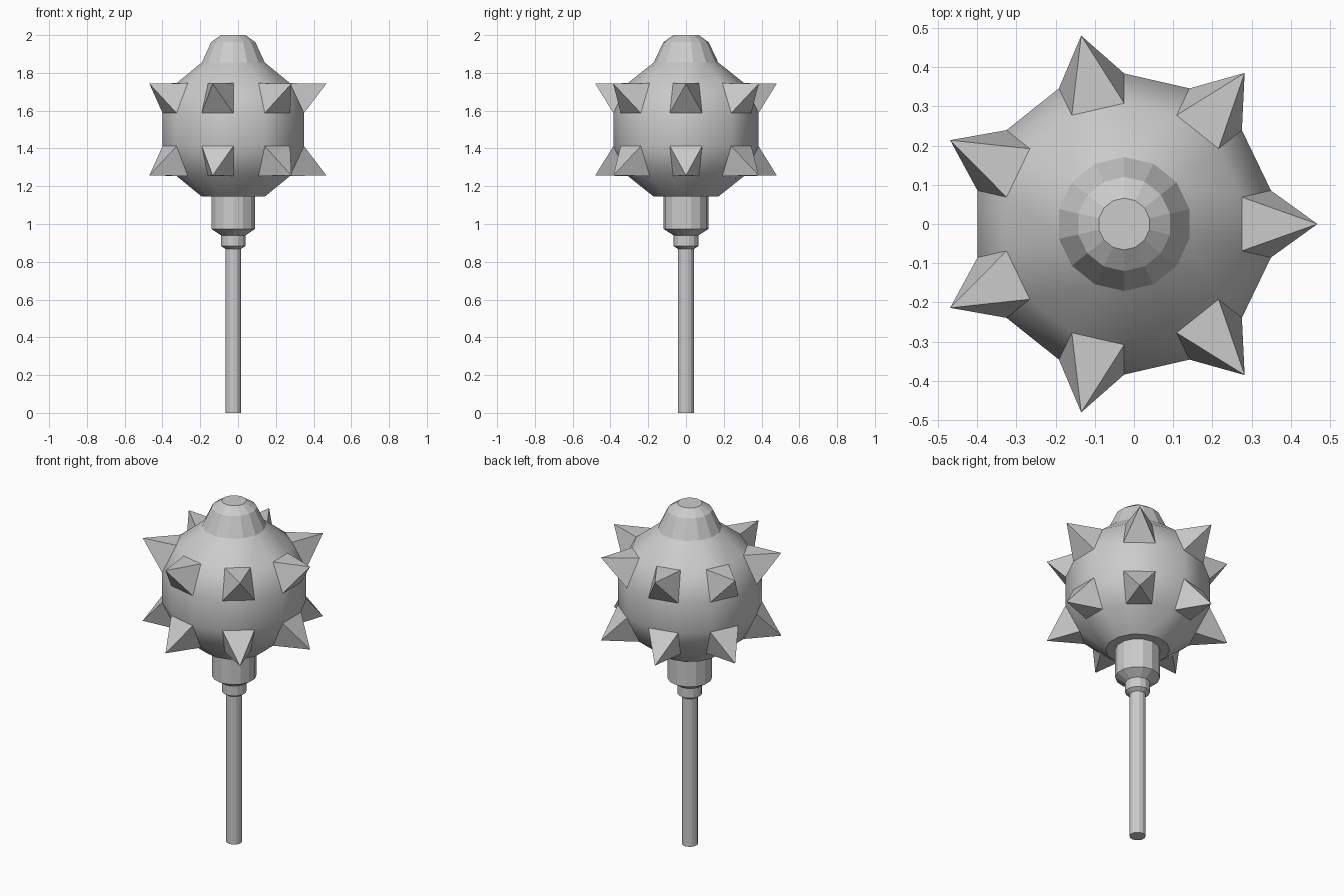
import bpy, bmesh
from math import pi, sin, cos
from mathutils import Vector

if "Cube" in bpy.data.objects:
    bpy.data.objects.remove(bpy.data.objects["Cube"])

SIDES = 14
STEP = 2 * pi / SIDES
AXIS_X = -0.025
CENTRE_Z = 1.5
RADIUS = 0.394


def lathe(bm, profile, cap_start=False, cap_end=False):
    """Sweep (radius, z) points around the axis; returns rows of faces."""
    rings = [[bm.verts.new((AXIS_X + r * cos((i + 0.5) * STEP),
                            r * sin((i + 0.5) * STEP), z))
              for i in range(SIDES)] for r, z in profile]
    rows = [[bm.faces.new((a[i - 1], a[i], b[i], b[i - 1])) for i in range(SIDES)]
            for a, b in zip(rings, rings[1:])]
    if cap_start:
        bm.faces.new(rings[0][::-1])
    if cap_end:
        bm.faces.new(rings[-1])
    return rows


def finish(bm, name):
    mesh = bpy.data.meshes.new(name)
    bm.to_mesh(mesh)
    bm.free()
    obj = bpy.data.objects.new(name, mesh)
    bpy.context.collection.objects.link(obj)
    return obj


# Round head: sphere bands, every other panel of two rows drawn out to a spike
bm = bmesh.new()
lats = [(k - 2.5) * pi / 7 for k in range(6)]
rows = lathe(bm, [(RADIUS * cos(a), CENTRE_Z + RADIUS * sin(a)) for a in lats])
for f in bm.faces:
    f.smooth = True
for row, side in ((rows[1], -1), (rows[3], 1)):
    for i in range(0, SIDES, 2):
        tip = Vector((AXIS_X + 0.493 * cos(i * STEP), 0.493 * sin(i * STEP),
                      CENTRE_Z + side * 0.243))
        poked = bmesh.ops.poke(bm, faces=[row[i]])
        poked["verts"][0].co = tip
        for f in poked["faces"]:
            f.smooth = False
head = finish(bm, "spiked_head")
bpy.context.view_layer.objects.active = head
head.select_set(True)
bpy.ops.object.shade_smooth_by_angle(angle=pi / 6)

# Faceted cap on top of the head
ring_r, ring_z = RADIUS * cos(lats[-1]), RADIUS * sin(lats[-1])
bm = bmesh.new()
lathe(bm, [(ring_r, CENTRE_Z + ring_z), (0.12, 1.963), (0.066, 2.0)], cap_end=True)
finish(bm, "top_cap")

# Shaft, stepped collars and the flat underside of the head
bm = bmesh.new()
lathe(bm, [(0.043, 0), (0.043, 0.868), (0.066, 0.883), (0.066, 0.94),
           (0.119, 0.974), (0.119, CENTRE_Z - ring_z), (ring_r, CENTRE_Z - ring_z)],
      cap_start=True)
finish(bm, "handle")
